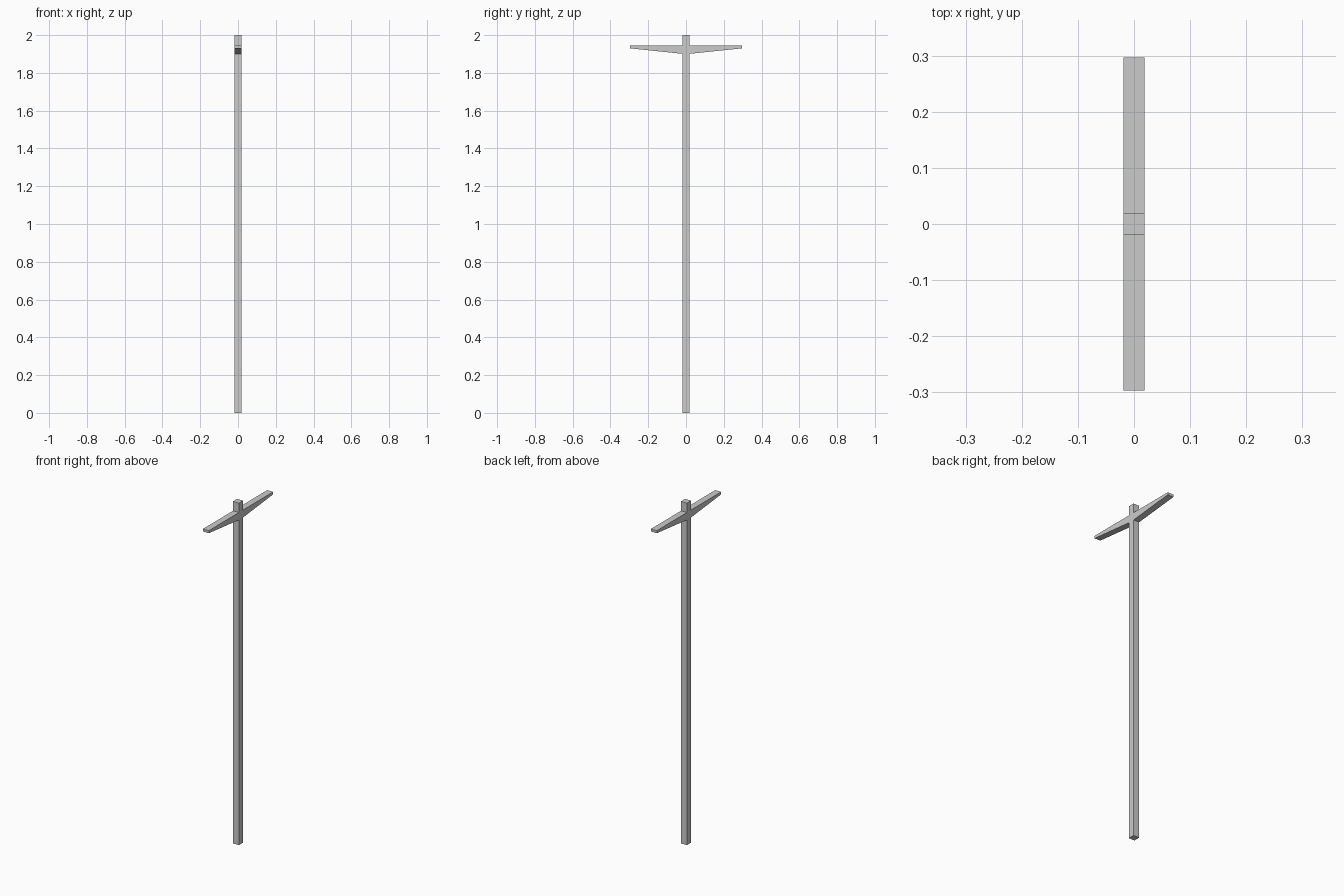
import bpy, bmesh

if "Cube" in bpy.data.objects:
    bpy.data.objects.remove(bpy.data.objects["Cube"])

HALF = 0.019            # half thickness of post and arms
REACH = 0.297           # arm tip distance from the centre
LEVELS = [0.0, 1.901, 1.945, 2.0]   # post rings: foot, arm root bottom, arm top, post top
TIP_BOTTOM = 1.93

bm = bmesh.new()

# Square post: extrude the foot upward ring by ring
corners = [(-HALF, -HALF), (HALF, -HALF), (HALF, HALF), (-HALF, HALF)]
rings = [[bm.verts.new((x, y, z)) for x, y in corners] for z in LEVELS]
bm.faces.new(rings[0][::-1])
bm.faces.new(rings[-1])
arm_roots = []
for level, (low, high) in enumerate(zip(rings, rings[1:])):
    for i in range(4):
        j = (i + 1) % 4
        face = bm.faces.new((low[i], low[j], high[j], high[i]))
        if level == 1 and i in (0, 2):      # front and back faces carry the arms
            arm_roots.append(face)

# Tapered arms: extrude the front and back faces, raising the underside at the tip
for root in arm_roots:
    side = 1 if root.calc_center_median().y > 0 else -1
    tip = bmesh.ops.extrude_discrete_faces(bm, faces=[root])["faces"][0]
    for v in tip.verts:
        v.co.y = side * REACH
        v.co.z = max(v.co.z, TIP_BOTTOM)

bmesh.ops.recalc_face_normals(bm, faces=bm.faces)
mesh = bpy.data.meshes.new("post_with_crossarm")
bm.to_mesh(mesh)
bm.free()
bpy.context.collection.objects.link(bpy.data.objects.new("post_with_crossarm", mesh))
